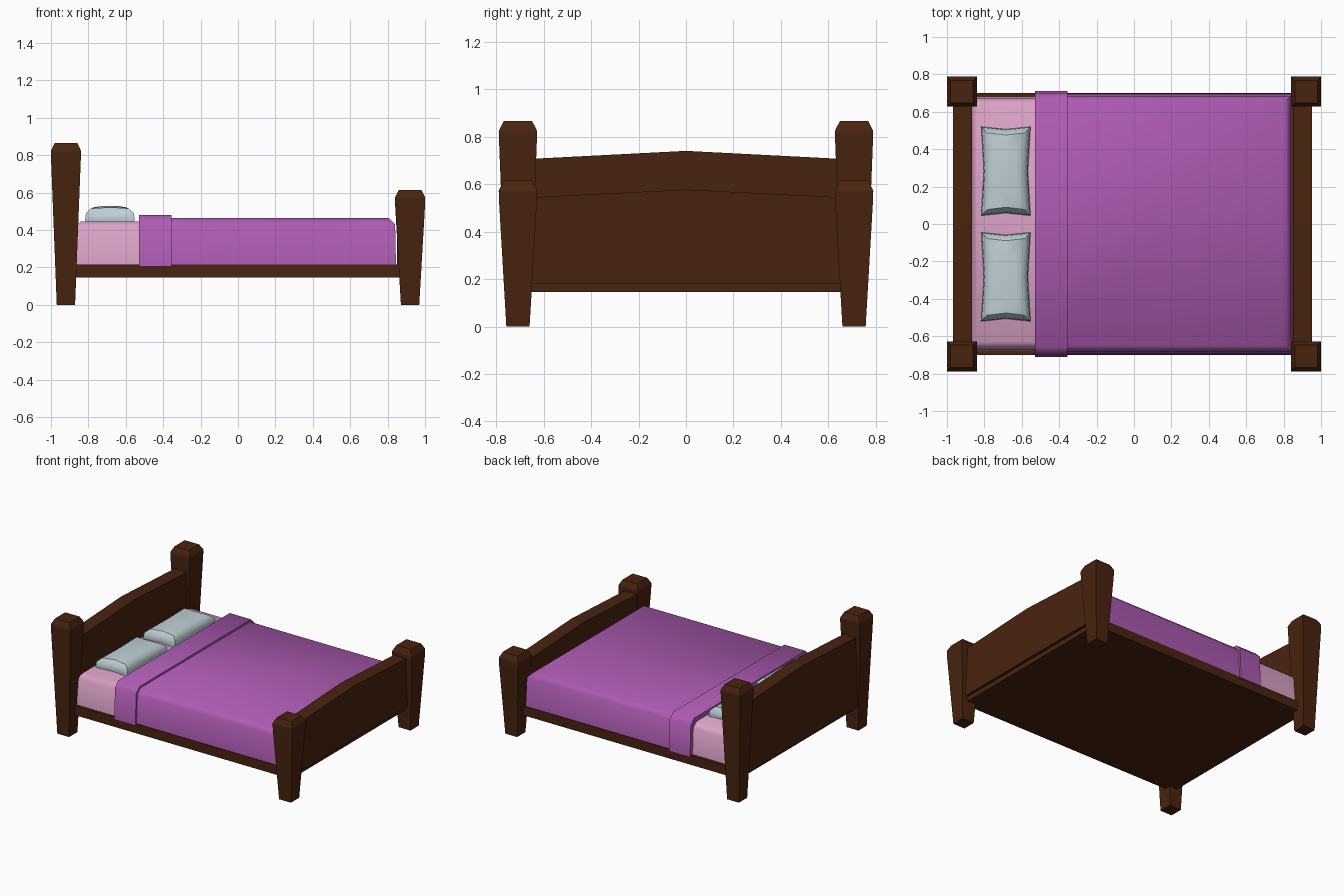
import bpy, bmesh, math

if "Cube" in bpy.data.objects:
    bpy.data.objects.remove(bpy.data.objects["Cube"])


def material(name, rgb):
    m = bpy.data.materials.new(name)
    m.diffuse_color = (*rgb, 1)
    m.use_nodes = True
    m.node_tree.nodes["Principled BSDF"].inputs["Base Color"].default_value = m.diffuse_color
    return m


WOOD = material("dark wood", (0.066, 0.017, 0.005))
PURPLE = material("purple blanket", (0.42, 0.105, 0.45))
PINK = material("pink sheet", (0.70, 0.36, 0.56))
GREY = material("pale grey pillow", (0.52, 0.63, 0.68))


def loft(name, rings, mat, smooth=None):
    """Skin a list of equal-length point rings and cap both ends."""
    bm = bmesh.new()
    rows = [[bm.verts.new(p) for p in ring] for ring in rings]
    n = len(rows[0])
    for a, b in zip(rows, rows[1:]):
        for i in range(n):
            j = (i + 1) % n
            bm.faces.new((a[i], a[j], b[j], b[i]))
    bm.faces.new(rows[0][::-1])
    bm.faces.new(rows[-1])
    bmesh.ops.recalc_face_normals(bm, faces=bm.faces)
    me = bpy.data.meshes.new(name)
    bm.to_mesh(me)
    bm.free()
    me.materials.append(mat)
    ob = bpy.data.objects.new(name, me)
    bpy.context.collection.objects.link(ob)
    if smooth:
        bpy.ops.object.select_all(action='DESELECT')
        ob.select_set(True)
        bpy.context.view_layer.objects.active = ob
        bpy.ops.object.shade_smooth_by_angle(angle=math.radians(smooth))
    return ob


def rect(x0, x1, y, z):
    return [(x0, -y, z), (x1, -y, z), (x1, y, z), (x0, y, z)]


def square(cx, cy, h, z):
    return [(cx + h * a, cy + h * b, z) for a, b in ((-1, -1), (1, -1), (1, 1), (-1, 1))]


# Tapered corner posts with chamfered caps
for label, x, top in (("head", -0.92, 0.865), ("foot", 0.92, 0.615)):
    for side, y in (("front", -0.708), ("back", 0.708)):
        loft(f"{label}_post_{side}",
             [square(x, y, h, z) for h, z in
              ((0.049, 0), (0.079, top - 0.1), (0.081, top - 0.045), (0.078, top - 0.035), (0.06, top))], WOOD)

# Boards with a shallow peak
for label, x, edge, peak in (("headboard", -0.968, 0.705, 0.74), ("footboard", 0.85, 0.543, 0.577)):
    outline = [(-0.68, 0.18), (0.68, 0.18), (0.68, edge), (0, peak), (-0.68, edge)]
    loft(label, [[(x + dx, y, z) for y, z in outline] for dx in (0, 0.102)], WOOD)

# Base frame
loft("bed_base", [rect(-0.93, 0.93, 0.70, z) for z in (0.145, 0.215)], WOOD)

# Mattress
loft("mattress", [rect(-0.87, 0.82, 0.68, 0.2), rect(-0.87, 0.82, 0.67, 0.41),
                  rect(-0.84, 0.80, 0.63, 0.445)], PINK, 50)

# Blanket and its folded cuff
loft("blanket", [rect(-0.50, 0.845, 0.695, 0.2), rect(-0.50, 0.84, 0.685, 0.43),
                 rect(-0.50, 0.805, 0.65, 0.465)], PURPLE, 50)
cuff = [(-0.71, 0.205), (0.71, 0.205), (0.70, 0.44), (0.66, 0.48), (-0.66, 0.48), (-0.70, 0.44)]
loft("blanket_cuff", [[(x, y, z) for y, z in cuff] for x in (-0.53, -0.355)], PURPLE, 50)


# Pillows with pinched sides and a slightly domed top
def pillow_ring(cy, hx, hy, z, pinch, lift=0):
    pts = []
    for a, b in ((-1, -1), (0, -1), (1, -1), (1, 0), (1, 1), (0, 1), (-1, 1), (-1, 0)):
        mid = a == 0 or b == 0
        k = pinch if mid else 0
        pts.append((-0.685 + a * (hx - k), cy + b * (hy - k), z + (lift if mid else 0)))
    return pts


for side, cy in (("front", -0.2825), ("back", 0.2825)):
    loft(f"pillow_{side}", [
        pillow_ring(cy, 0.125, 0.23, 0.43, 0.012),
        pillow_ring(cy, 0.132, 0.238, 0.455, 0.014),
        pillow_ring(cy, 0.128, 0.234, 0.49, 0.014),
        pillow_ring(cy, 0.100, 0.205, 0.515, 0.012, 0.006),
        pillow_ring(cy, 0.05, 0.12, 0.527, 0)], GREY, 40)
